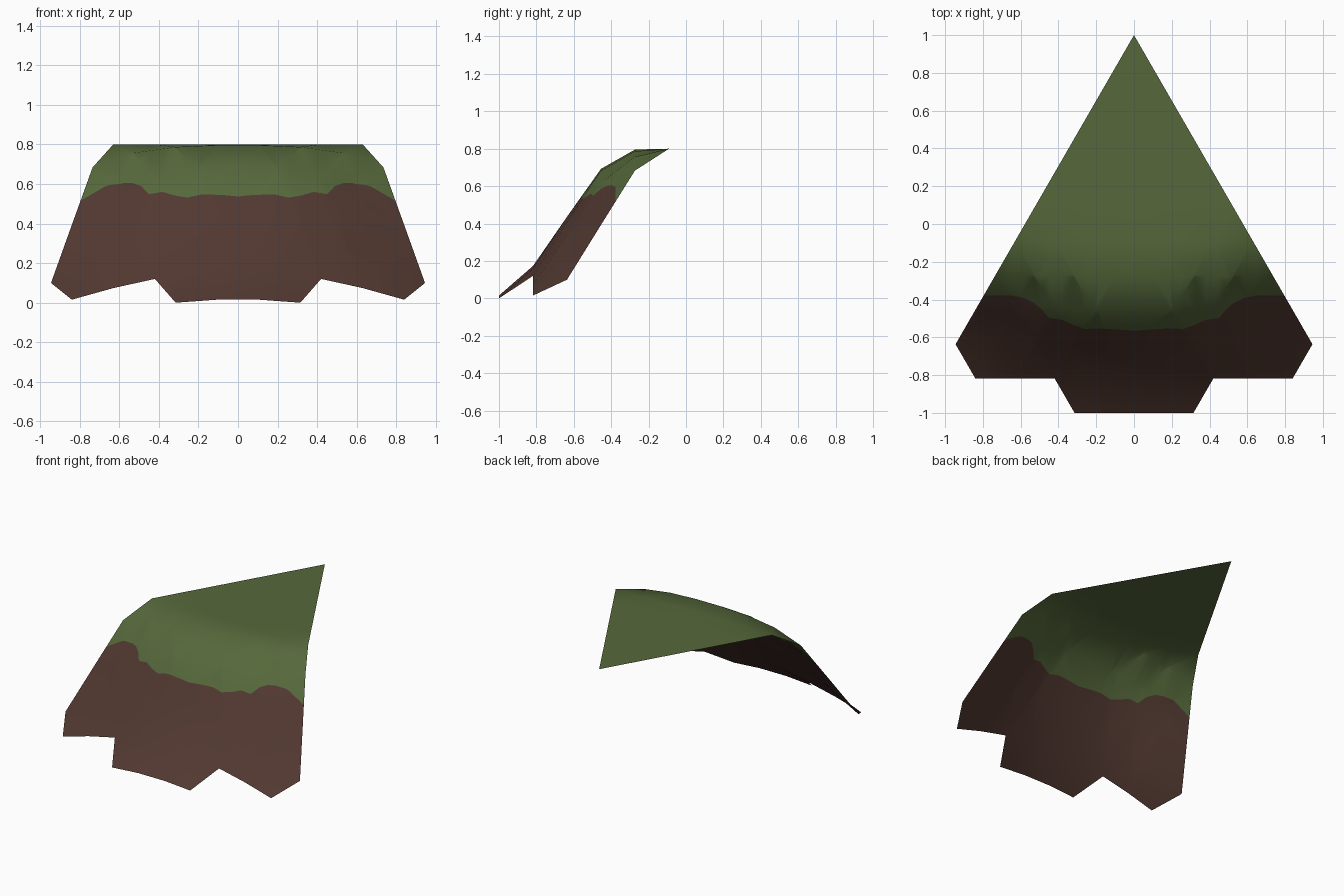
import bpy, bmesh
from math import sqrt, hypot
from mathutils import Vector

cube = bpy.data.objects.get("Cube")
if cube:
    bpy.data.objects.remove(cube, do_unlink=True)

ROW = 2 / 11             # row spacing of the triangular grid
HALF = ROW / sqrt(3)     # half the spacing along a row

# cliff height by distance from the rear corner
SLOPE = [(0, 0.8), (1.26, 0.8), (1.31, 0.787), (1.377, 0.757), (1.455, 0.692),
         (1.47, 0.683), (1.636, 0.44), (1.68, 0.392), (1.82, 0.17),
         (1.866, 0.12), (1.889, 0.1), (2.003, 0.015), (2.0245, 0), (3, 0)]

# ragged lower rim of the grass, one side: x, y
RIM = [(0, -0.565), (0.19, -0.552), (0.26, -0.556), (0.32, -0.535),
       (0.38, -0.508), (0.45, -0.498), (0.49, -0.45), (0.53, -0.417),
       (0.58, -0.393), (0.65, -0.378), (1, -0.378)]


def interpolate(table, t):
    for (a, u), (b, v) in zip(table, table[1:]):
        if t <= b:
            return u + (v - u) * (t - a) / (b - a)
    return table[-1][1]


def make_material(name, color):
    mat = bpy.data.materials.new(name)
    mat.use_nodes = True
    mat.diffuse_color = color
    mat.node_tree.nodes["Principled BSDF"].inputs["Base Color"].default_value = color
    return mat


# triangular grid: a wedge with a narrow tab along the front
bm = bmesh.new()
grid = {}
for row in range(12):
    reach = {10: 8, 11: 3}.get(row, row)
    for col in range(-reach, reach + 1, 2):
        x, d = col * HALF, row * ROW
        grid[row, col] = bm.verts.new((x, 1 - d, interpolate(SLOPE, hypot(x, d))))

for r, c in list(grid):
    for tri in (((r, c), (r + 1, c - 1), (r + 1, c + 1)),
                ((r, c), (r + 1, c + 1), (r, c + 2))):
        if all(key in grid for key in tri):
            bm.faces.new([grid[key] for key in tri])


def cut(point, normal, low=-2, high=2):
    """Slice the faces near the rim whose centre lies between low and high."""
    faces = []
    for f in bm.faces:
        ys = [v.co.y for v in f.verts]
        if min(ys) < -0.36 and max(ys) > -0.58 and low < f.calc_center_median().x < high:
            faces.append(f)
    geom = set(faces)
    for f in faces:
        geom.update(f.edges)
        geom.update(f.verts)
    bmesh.ops.bisect_plane(bm, geom=list(geom), dist=1e-5,
                           plane_co=point, plane_no=normal)


# cut the rim into the surface, strip by strip
for x, y in RIM[:-1]:
    for side in (-1, 1):
        if x or side > 0:
            cut(Vector((side * x, 0, 0)), Vector((1, 0, 0)))
for (xa, ya), (xb, yb) in zip(RIM, RIM[1:]):
    for side in (-1, 1):
        low, high = sorted((side * xa, side * xb))
        normal = Vector((ya - yb, side * (xb - xa), 0)).normalized()
        cut(Vector((side * xa, ya, 0)), normal, low, high)

# grass behind the rim, earth in front of it
for f in bm.faces:
    f.smooth = True
    c = f.calc_center_median()
    f.material_index = int(c.y < interpolate(RIM, abs(c.x)))

mesh = bpy.data.meshes.new("cliff_surface")
bm.to_mesh(mesh)
bm.free()
mesh.materials.append(make_material("grass green", (0.092, 0.138, 0.043, 1)))
mesh.materials.append(make_material("earth brown", (0.083, 0.040, 0.030, 1)))
cliff = bpy.data.objects.new("cliff_surface", mesh)
bpy.context.collection.objects.link(cliff)
